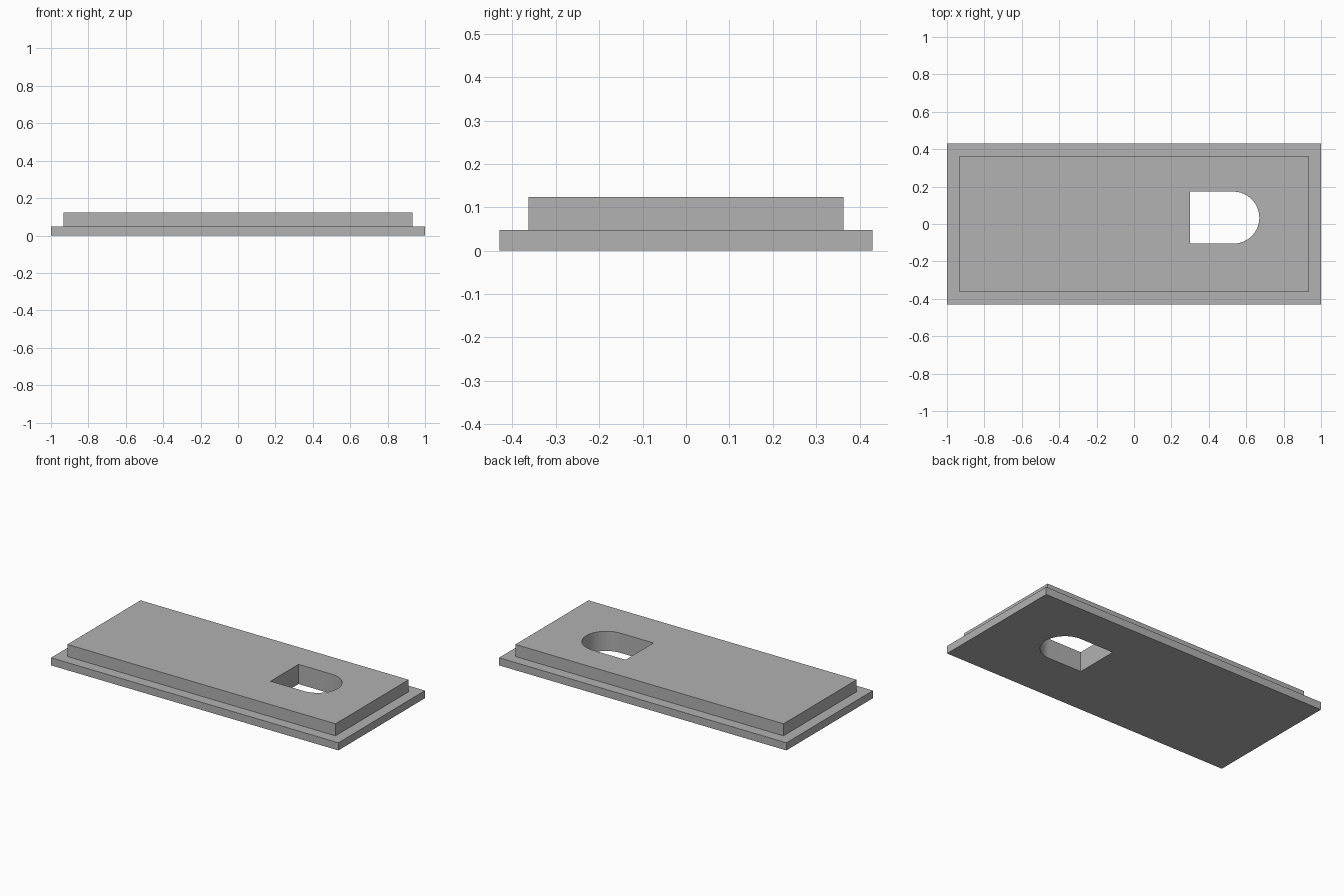
import bpy
import bmesh
import math

default = bpy.data.objects.get("Cube")
if default:
    bpy.data.objects.remove(default, do_unlink=True)

grey = bpy.data.materials.new("plain_grey")
grey.use_nodes = True
grey.diffuse_color = (0.445, 0.445, 0.445, 1)
grey.node_tree.nodes["Principled BSDF"].inputs["Base Color"].default_value = grey.diffuse_color


def extrude_up(bm, face, height):
    """Extrude a face upwards and return its new top face."""
    new = bmesh.ops.extrude_face_region(bm, geom=[face])["geom"]
    bmesh.ops.translate(bm, vec=(0, 0, height),
                        verts=[g for g in new if isinstance(g, bmesh.types.BMVert)])
    return next(g for g in new if isinstance(g, bmesh.types.BMFace))


def finish(bm, name):
    bmesh.ops.recalc_face_normals(bm, faces=bm.faces[:])
    mesh = bpy.data.meshes.new(name)
    bm.to_mesh(mesh)
    bm.free()
    mesh.materials.append(grey)
    obj = bpy.data.objects.new(name, mesh)
    bpy.context.collection.objects.link(obj)
    return obj


def outline_face(bm, points, z):
    return bm.faces.new([bm.verts.new((x, y, z)) for x, y in points])


# Stepped plate: wide flange, then a raised, inset panel
half_x, half_y, step = 1.0, 0.43, 0.067
bm = bmesh.new()
base = outline_face(bm, [(-half_x, -half_y), (half_x, -half_y),
                         (half_x, half_y), (-half_x, half_y)], 0)
bottom = base.copy()
rim = extrude_up(bm, base, 0.048)
bmesh.ops.inset_region(bm, faces=[rim], thickness=step, use_even_offset=True)
extrude_up(bm, rim, 0.076)
bmesh.ops.remove_doubles(bm, verts=bm.verts[:], dist=0.0001)
plate = finish(bm, "stepped_plate")

# D-shaped through slot: square end to the right, round end to the left
radius, arc_x, mid_y, flat_x, segments = 0.139, 0.531, 0.034, 0.3, 32
slot = [(flat_x, mid_y + radius), (flat_x, mid_y - radius)]
for i in range(segments + 1):
    a = -math.pi / 2 + math.pi * i / segments
    slot.append((arc_x + radius * math.cos(a), mid_y + radius * math.sin(a)))
bm = bmesh.new()
floor = outline_face(bm, slot, -0.1)
floor.copy(verts=False, edges=False)
extrude_up(bm, floor, 0.4)
cutter = finish(bm, "slot_cutter")
cutter.hide_render = True

# Cut the slot, then discard the cutter
bpy.ops.object.select_all(action="DESELECT")
bpy.context.view_layer.objects.active = plate
plate.select_set(True)
cut = plate.modifiers.new("slot", "BOOLEAN")
cut.operation = "DIFFERENCE"
cut.solver = "EXACT"
cut.object = cutter
bpy.ops.object.modifier_apply(modifier=cut.name)
bpy.data.objects.remove(cutter, do_unlink=True)
bpy.ops.object.shade_smooth_by_angle(angle=math.radians(30))
